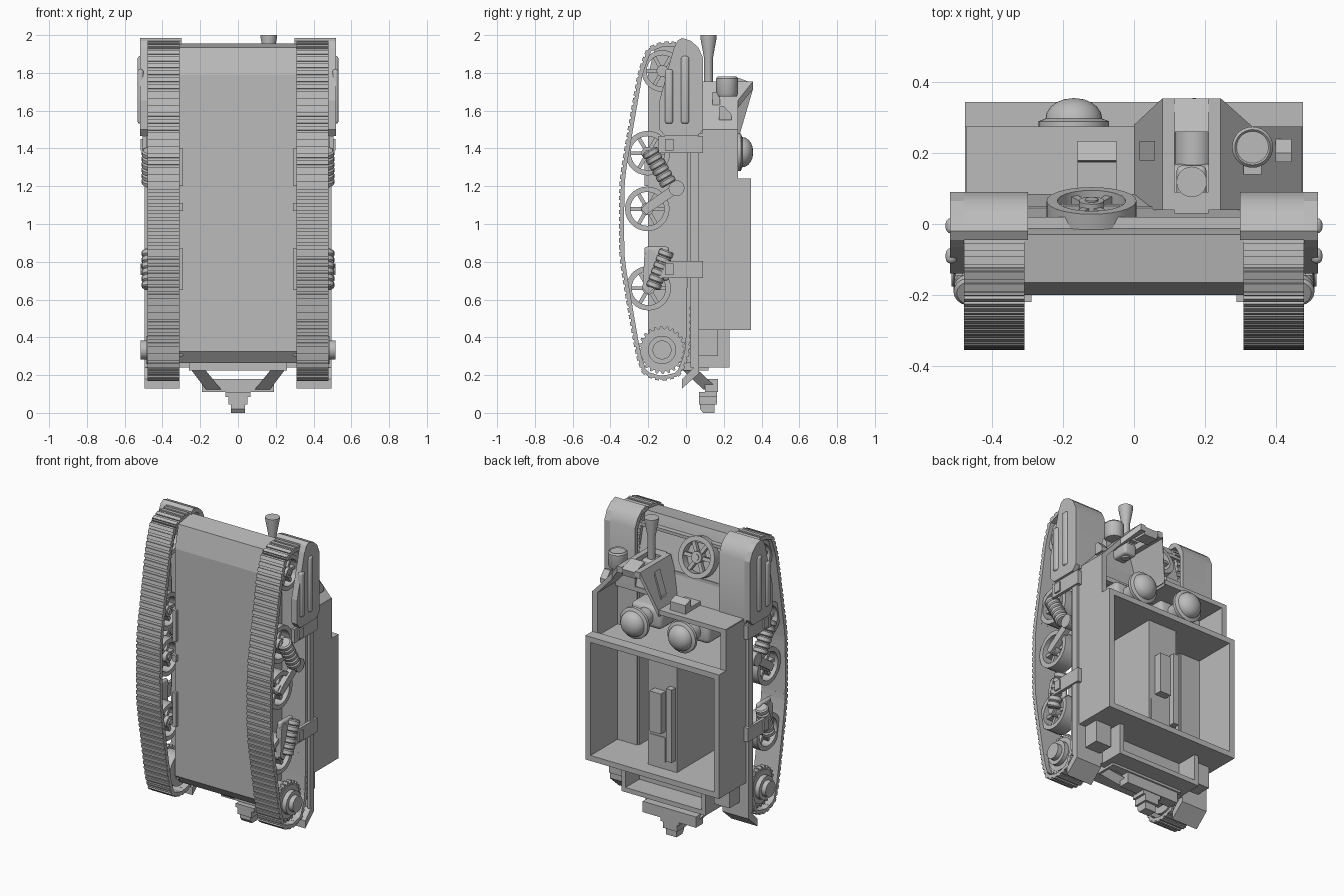
import bpy, bmesh, math
from mathutils import Vector, Matrix

if "Cube" in bpy.data.objects:
    bpy.data.objects.remove(bpy.data.objects["Cube"], do_unlink=True)

grey = bpy.data.materials.new("plain_grey")
grey.use_nodes = True
grey.diffuse_color = (0.5, 0.5, 0.5, 1)
grey.node_tree.nodes["Principled BSDF"].inputs["Base Color"].default_value = (0.5, 0.5, 0.5, 1)


def finish(name, bm, smooth=False):
    bmesh.ops.remove_doubles(bm, verts=bm.verts, dist=1e-5)
    bmesh.ops.recalc_face_normals(bm, faces=bm.faces)
    me = bpy.data.meshes.new(name)
    bm.to_mesh(me)
    bm.free()
    ob = bpy.data.objects.new(name, me)
    me.materials.append(grey)
    bpy.context.collection.objects.link(ob)
    if smooth:
        bpy.ops.object.select_all(action='DESELECT')
        ob.select_set(True)
        bpy.context.view_layer.objects.active = ob
        bpy.ops.object.shade_smooth_by_angle(angle=math.radians(35))
    return ob


def box(name, x, y, z, bevel=0):
    bm = bmesh.new()
    size = [b - a for a, b in (x, y, z)]
    mid = [(a + b) / 2 for a, b in (x, y, z)]
    bmesh.ops.create_cube(bm, size=1, matrix=Matrix.Translation(mid) @ Matrix.Diagonal((*size, 1)))
    if bevel:
        bmesh.ops.bevel(bm, geom=bm.edges[:], offset=bevel, segments=3, profile=0.5, affect='EDGES')
    return finish(name, bm, bevel > 0)


def prism(name, pts, x0, x1, smooth=False):
    """Extrude a (y, z) outline from x0 to x1."""
    bm = bmesh.new()
    a = [bm.verts.new((x0, *p)) for p in pts]
    b = [bm.verts.new((x1, *p)) for p in pts]
    bm.faces.new(a)
    bm.faces.new(b)
    for i in range(len(pts)):
        j = (i + 1) % len(pts)
        bm.faces.new((a[i], a[j], b[j], b[i]))
    return finish(name, bm, smooth)


def hull(name, pts):
    bm = bmesh.new()
    for p in pts:
        bm.verts.new(p)
    bmesh.ops.convex_hull(bm, input=bm.verts[:])
    bmesh.ops.dissolve_limit(bm, angle_limit=0.01, verts=bm.verts[:], edges=bm.edges[:])
    return finish(name, bm)


def lathe(name, prof, loc, axis, n=28):
    """Revolve a closed (radius, height) outline about an axis."""
    bm = bmesh.new()
    m = Matrix.Translation(loc) @ Vector(axis).to_track_quat('Z', 'Y').to_matrix().to_4x4()
    rings = []
    for k in range(n):
        t = 2 * math.pi * k / n
        rings.append([bm.verts.new(m @ Vector((r * math.cos(t), r * math.sin(t), h))) for r, h in prof])
    for k in range(n):
        a, b = rings[k], rings[(k + 1) % n]
        for i in range(len(prof)):
            j = (i + 1) % len(prof)
            if prof[i][0] or prof[j][0]:
                bm.faces.new((a[i], a[j], b[j], b[i]))
    bmesh.ops.dissolve_degenerate(bm, dist=1e-5, edges=bm.edges[:])
    return finish(name, bm, True)


def disc(name, r, h, loc, axis, n=28):
    return lathe(name, [(0, -h / 2), (r, -h / 2), (r, h / 2), (0, h / 2)], loc, axis, n)


def wheel(name, loc, axis, r, w, spokes=6):
    lathe(name + "_rim", [(r * .76, -w / 2), (r, -w / 2), (r, w / 2), (r * .76, w / 2)], loc, axis)
    disc(name + "_hub", r * .28, w * 1.02, loc, axis, 20)
    disc(name + "_cap", r * .15, w * 1.2, loc, axis, 16)
    bm = bmesh.new()
    m = Matrix.Translation(loc) @ Vector(axis).to_track_quat('Z', 'Y').to_matrix().to_4x4()
    for k in range(spokes):
        bmesh.ops.create_cube(bm, size=1, matrix=m @ Matrix.Rotation(2 * math.pi * k / spokes, 4, 'Z')
                              @ Matrix.Translation((r * .52, 0, 0)) @ Matrix.Diagonal((r * .55, r * .17, w * .5, 1)))
    finish(name + "_spokes", bm)


def spring(name, a, b, r, turns=6):
    a, b = Vector(a), Vector(b)
    step = (b - a).length / turns
    prof = [(0, 0)]
    for i in range(turns):
        prof += [(r * .8, i * step), (r, (i + .2) * step), (r, (i + .8) * step)]
    lathe(name, prof + [(r * .8, turns * step), (0, turns * step)], a, b - a, 18)


def track(name, x):
    pts = [(-.12, 1.95), (-.195, 1.92), (-.238, 1.8), (-.265, 1.65), (-.334, 1.25), (-.338, 1.03), (-.336, .81), (-.25, .31),
           (-.215, .21), (-.13, .185), (-.04, .205), (.008, .33), (.015, .7), (.015, 1.5), (.012, 1.86), (-.03, 1.945)]
    p = [Vector((0, *q)) for q in pts]
    for _ in range(2):
        p = [v for a, b in zip(p, p[1:] + p[:1]) for v in (a * .85 + b * .15, a * .15 + b * .85)]
    segs = list(zip(p, p[1:] + p[:1]))
    total = sum((b - a).length for a, b in segs)
    count = round(total / .037)
    pitch = total / count
    bm = bmesh.new()
    want = run = 0
    for a, b in segs:
        d = b - a
        while want < run + d.length - 1e-6:
            c = a + d * ((want - run) / d.length)
            frame = Matrix((Vector((1, 0, 0)), d.normalized(), Vector((1, 0, 0)).cross(d.normalized()))).transposed().to_4x4()
            m = Matrix.Translation((x, c.y, c.z)) @ frame
            # Flat link plus a raised pad on the outer face
            for length, thick, off in ((1.06, .02, 0), (.62, .018, -.009)):
                bmesh.ops.create_cube(bm, size=1, matrix=m @ Matrix.Translation((0, 0, off))
                                      @ Matrix.Diagonal((.17, pitch * length, thick, 1)))
            want += pitch
        run += d.length
    finish(name, bm)


# Hollow lower hull with sloped nose
prism("lower_hull", [(-.2, .325), (-.2, 1.79), (-.165, 1.935), (-.03, 1.955), (-.02, 1.92), (.085, 1.5), (.04, 1.48),
                     (-.17, 1.48), (-.17, .475), (.04, .475), (.04, .265), (-.15, .265)], -.31, .31)
box("nose_ledge", (-.31, .31), (-.03, .02), (1.87, 1.89))
box("nose_strip", (-.31, .31), (0, .05), (1.64, 1.66))
wheel("spare_wheel", (-.12, .042, 1.79), (0, .95, .3), .127, .05)

# Running gear, one side at a time
for s, side in ((1, "left"), (-1, "right")):
    X = (1, 0, 0)
    span = lambda a, b: tuple(sorted((s * a, s * b)))
    track(side + "_track", s * .395)
    box(side + "_hull_side", span(.29, .31), (-.19, .06), (.3, 1.5))
    wheel(side + "_idler", (s * .42, -.125, 1.81), X, .11, .07)
    for i, (y, z) in enumerate(((-.203, 1.375), (-.205, 1.08), (-.198, .66))):
        wheel(f"{side}_road_wheel_{i}", (s * .4, y, z), X, .118, .1)
    # Toothed drive wheel
    n = 96
    prism(side + "_drive_wheel", [(-.127 + r * math.cos(t), .333 + r * math.sin(t)) for r, t in
          ((.127 if k % 4 < 2 else .113, 2 * math.pi * k / n) for k in range(n))], s * .42, s * .45)
    disc(side + "_drive_drum", .105, .13, (s * .39, -.127, .333), X)
    disc(side + "_drive_hub", .075, .04, (s * .465, -.127, .333), X)
    disc(side + "_drive_cap", .05, .07, (s * .48, -.127, .333), X)
    # Springs, arms and brackets
    spring(side + "_front_spring", (s * .465, -.195, 1.39), (s * .465, -.09, 1.21), .045)
    spring(side + "_rear_spring", (s * .47, -.1, .86), (s * .47, -.175, .66), .04)
    for nm, a, b in (("front", (-.05, 1.19), (-.21, 1.08)), ("rear", (-.19, .84), (-.2, .66))):
        hull(f"{side}_{nm}_arm", [(s * x, y + dy, z + dz) for y, z in (a, b) for x in (.43, .465)
                                  for dy, dz in ((-.03, 0), (.03, 0), (0, .03), (0, -.03))])
    disc(side + "_arm_pivot", .042, .06, (s * .45, -.05, 1.19), X, 18)
    box(side + "_bogie_plate", span(.43, .46), (-.22, -.09), (.7, .88), .014)
    for i, z in enumerate((1.375, .715)):
        box(f"{side}_bracket_{i}", span(.45, .505), (.03, .09), (z, z + .09))
        box(f"{side}_bracket_tab_{i}", span(.485, .505), (-.145, .09), (z, z + .09))
        box(f"{side}_bracket_bolt_{i}", span(.5, .515), (-.11, -.065), (z + .015, z + .075))
    for i, z in enumerate(((1.07, 1.11), (1.2, 1.4), (.65, .87))):
        box(f"{side}_inner_mount_{i}", span(.29, .315), (-.22, -.1), z)
    # Track guard, nose cover and mud flap
    box(side + "_guard", span(.3, .49), (.04, .07), (.24, 1.5))
    box(side + "_guard_lip", span(.48, .495), (.025, .07), (.24, 1.5))
    prism(side + "_mud_flap", [(.07, .24), (.04, .24), (-.02, .18), (-.02, .13), (.07, .21)], s * .31, s * .495)
    prism(side + "_cover_plate", [(-.14, 1.5), (-.14, 1.655), (-.065, 1.93), (-.045, 1.97), (-.02, 1.985), (.025, 1.97),
          (.065, 1.935), (.09, 1.88), (.09, 1.5), (.06, 1.465), (-.11, 1.465)], s * .48, s * .52)
    prism(side + "_cover", [(.09, 1.48), (.09, 1.88), (.065, 1.935), (.025, 1.97), (-.02, 1.985), (-.045, 1.97),
          (-.045, 1.95), (.02, 1.945), (.06, 1.87), (.06, 1.48)], s * .3, s * .49, True)
    for y, top in ((-.09, 1.82), (-.005, 1.89)):
        box(side + "_cover_rib", span(.5, .532), (y - .022, y + .022), (1.53, top), .015)
    # Superstructure side walls
    box(side + "_rear_wall", span(.44, .477), (.04, .345), (.44, 1.24))
    box(side + "_cab_wall", span(.44, .477), (.04, .275), (1.24, 1.5))
    box(side + "_rear_locker", span(.32, .43), (.06, .17), (.3, .44))

# Rear compartment
box("rear_bulkhead", (-.475, .475), (.04, .345), (.44, .475))
box("front_bulkhead", (-.475, .475), (.27, .345), (1.205, 1.24))
box("bulkhead_panel", (-.44, .44), (.04, .28), (1.205, 1.22))
box("bulkhead_lower_panel", (-.3, .3), (-.18, .05), (1.205, 1.22))
box("engine_cover", (-.11, .095), (-.18, .25), (.47, 1.21))
box("engine_box", (-.03, .05), (.24, .3), (.72, .98))
box("engine_hatch", (-.03, .08), (.24, .255), (.52, .68))
box("engine_fin", (-.1, -.06), (.24, .29), (.55, 1.02))

# Cab front, visor and crew
box("driver_plate", (-.475, .01), (.05, .275), (1.475, 1.505))
box("cab_front_edge", (.0, .475), (.05, .09), (1.475, 1.505))
prism("driver_visor", [(.175, 1.5), (.235, 1.5), (.235, 1.56), (.18, 1.58)], -.16, -.05)
box("driver_step", (-.16, -.05), (.08, .175), (1.5, 1.53))
for x in (-.17, .17):
    dome = [(0, .25), (.1, .27), (.1, .29), (.08, .298)]
    dome += [(.08 * math.cos(t), .298 + .058 * math.sin(t)) for t in (.3, .6, .9, 1.2)] + [(0, .356)]
    lathe("crew_helmet", dome, (x, 0, 1.38), (0, 1, 0), 32)
    disc("crew_head", .055, .14, (x, .2, 1.38), (0, 1, 0), 20)
    box("crew_body", (x - .11, x + .11), (-.17, .17), (1.31, 1.45), .03)

# Gunner's bay: angled plates round an open slot
plan = [(0, 1.5, .28), (.08, 1.755, .355), (.245, 1.755, .355), (.335, 1.655, .275), (.475, 1.5, .275)]


def bay_plate(name, a, b):
    hull(name, [(x, y, z - d) for x, z, top in (a, b) for y in (.04, top) for d in (0, .04)])


bay_plate("bay_inner_plate", plan[0], plan[1])
bay_plate("bay_outer_plate", plan[2], plan[3])
bay_plate("bay_side_plate", plan[3], plan[4])
for x in ((.08, .115), (.21, .245)):
    box("bay_post", x, (.04, .355), (1.715, 1.755))
box("bay_sill", (.115, .21), (.03, .09), (1.715, 1.755))
hull("bay_hood", [(x, y, z) for x in (.115, .21) for y, z in ((.26, 1.78), (.355, 1.745), (.345, 1.7), (.26, 1.7))])
hull("bay_floor", [(x, y, z) for x, z, _ in plan for y in (.04, .06)])
prism("outer_vision_flap", [(.175, 1.55), (.24, 1.55), (.24, 1.58), (.2, 1.625), (.175, 1.62)], .4, .445)
hull("inner_vision_flap", [(x, y, z) for y in (.18, .235) for x, z in ((.015, 1.55), (.015, 1.58), (.06, 1.68), (.06, 1.72))])

# Gun with flared muzzle
Z = (0, 0, 1)
lathe("gun_barrel", [(0, 1.65), (.024, 1.65), (.024, 1.88), (.043, 1.985), (.043, 2), (0, 2)], (.163, .119, 0), Z, 24)
box("gun_mount", (.12, .205), (.035, .165), (1.66, 1.74), .015)

# Headlamp
lathe("headlamp", [(0, 1.675), (.05, 1.675), (.058, 1.69), (.058, 1.77), (.05, 1.78), (.045, 1.775), (0, 1.775)],
      (.335, .217, 0), Z)
box("headlamp_bracket", (.31, .36), (.14, .18), (1.63, 1.7))

# Rear tray and tow hitch
box("tray_back", (-.3, .3), (.04, .09), (.24, .44))
box("tray_lower_wall", (-.3, .3), (.07, .23), (.24, .27))
for x in ((-.3, -.27), (.27, .3)):
    box("tray_end", x, (.07, .23), (.24, .44))
box("hitch_bar", (-.26, .26), (-.02, .12), (.225, .265))
for s in (1, -1):
    hull("hitch_strut", [(s * x, y + d, z) for x, y, z in ((.25, -.02, .23), (.175, -.02, .23), (.09, .09, .125), (.17, .09, .125))
                         for d in (0, .08)])
box("hitch_plate", (-.19, .19), (.1, .17), (.11, .18))
for w, z0, z1 in ((.065, .085, .11), (.05, .045, .085)):
    box("hitch_block", (-w, w), (.068, .165), (z0, z1))
prism("hitch_hook", [(.075, .05), (.075, .02), (.09, 0), (.15, 0), (.15, .05)], -.037, .037)
